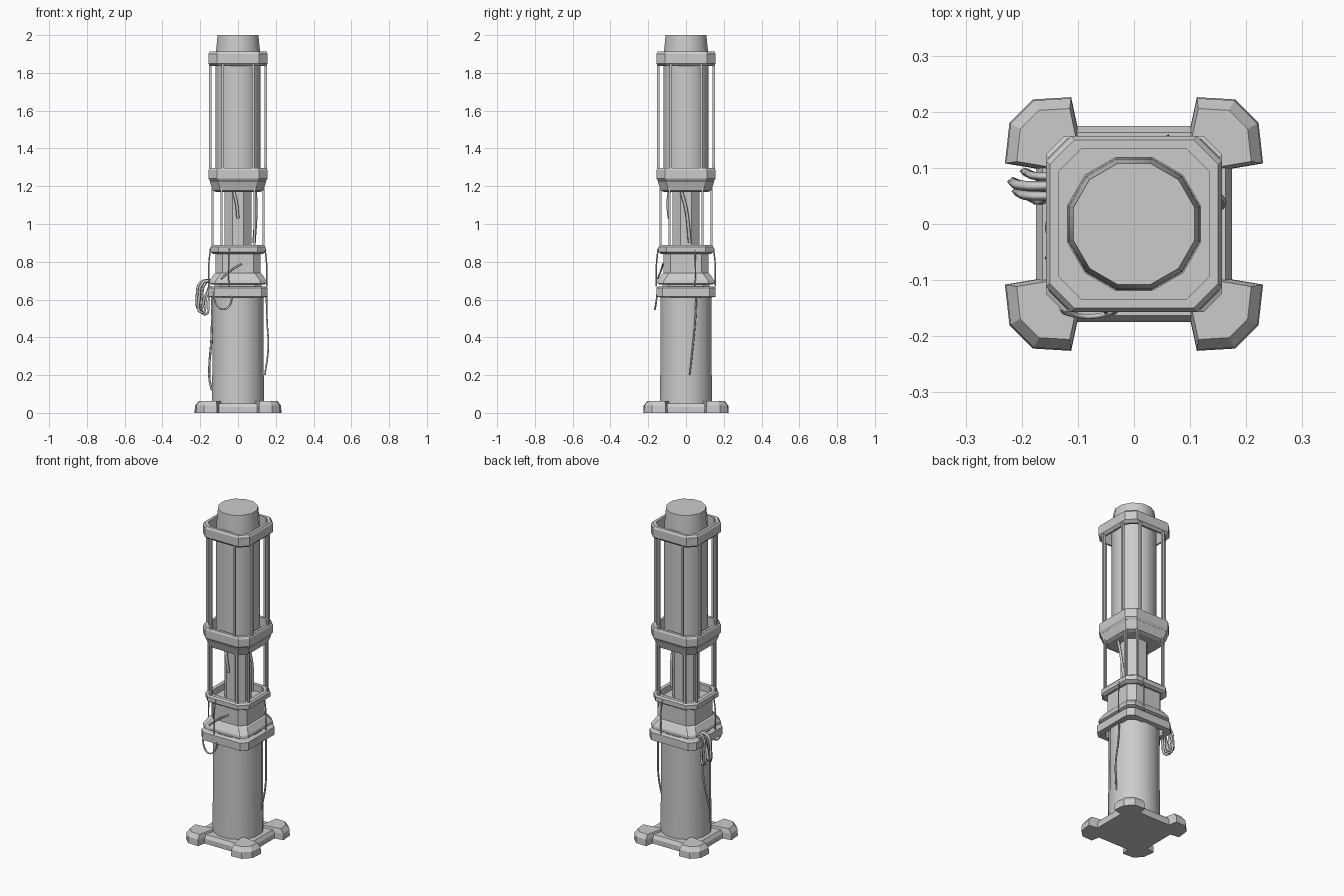
import bpy, bmesh, math

if "Cube" in bpy.data.objects:
    bpy.data.objects.remove(bpy.data.objects["Cube"])

def loft(name, rows, ring=False, smooth=None):
    """Skin a stack of equal-length outlines; ring=True joins last to first."""
    bm = bmesh.new()
    loops = [[bm.verts.new(p) for p in r] for r in rows]
    n = len(loops[0])
    pairs = list(zip(loops, loops[1:])) + ([(loops[-1], loops[0])] if ring else [])
    for a, b in pairs:
        for i in range(n):
            bm.faces.new((a[i], a[(i + 1) % n], b[(i + 1) % n], b[i]))
    if not ring:
        bm.faces.new(loops[0])
        bm.faces.new(loops[-1])
    bmesh.ops.recalc_face_normals(bm, faces=bm.faces)
    me = bpy.data.meshes.new(name)
    bm.to_mesh(me)
    bm.free()
    ob = bpy.data.objects.new(name, me)
    bpy.context.collection.objects.link(ob)
    if smooth:
        bpy.ops.object.select_all(action='DESELECT')
        ob.select_set(True)
        bpy.context.view_layer.objects.active = ob
        bpy.ops.object.shade_smooth_by_angle(angle=math.radians(smooth))
    return ob

def octo(h, c, z):
    """Square outline of half width h with corners cut by c."""
    k = h - c
    return [(h, -k, z), (h, k, z), (k, h, z), (-k, h, z),
            (-h, k, z), (-h, -k, z), (-k, -h, z), (k, -h, z)]

def circ(r, z, n=12):
    return [(r * math.cos(math.tau * (i + .5) / n), r * math.sin(math.tau * (i + .5) / n), z)
            for i in range(n)]

def block(name, prof):
    return loft(name, [octo(*p) for p in prof])

def frame(name, prof):
    return loft(name, [octo(*p) for p in prof], ring=True)

def posts(name, a, b, z0, z1, t):
    """Eight square rods, two beside each corner."""
    for sx in (-1, 1):
        for sy in (-1, 1):
            for x, y in ((a, b), (b, a)):
                x, y = x * sx, y * sy
                loft(name, [[(x + t * u, y + t * v, z) for u, v in
                             ((-1, -1), (1, -1), (1, 1), (-1, 1))] for z in (z0, z1)])

def cable(name, pts, r=0.005):
    cu = bpy.data.curves.new(name, 'CURVE')
    cu.dimensions = '3D'
    cu.bevel_depth = r
    cu.bevel_resolution = 0
    cu.resolution_u = 4
    cu.use_fill_caps = True
    s = cu.splines.new('BEZIER')
    s.bezier_points.add(len(pts) - 1)
    for bp, p in zip(s.bezier_points, pts):
        bp.co = p
        bp.handle_left_type = bp.handle_right_type = 'AUTO'
    bpy.context.collection.objects.link(bpy.data.objects.new(name, cu))

# Base plate and four corner feet
block("base_plate", [(.175, .02, 0), (.175, .02, .03), (.163, .02, .05)])
foot = [(.08, .08), (.10, .17), (.112, .226), (.18, .222), (.222, .18), (.23, .108), (.17, .098)]
for sx in (-1, 1):
    for sy in (-1, 1):
        rows = []
        for z, s in ((0, 1), (.038, .98), (.063, .8)):
            rows.append([(sx * (.125 + (x - .125) * s), sy * (.125 + (y - .125) * s), z)
                         for x, y in foot])
        loft("corner_foot", rows)

# Lower column
loft("lower_column", [circ(.143, .04), circ(.14, .3), circ(.14, .67)], smooth=35)

# Collar and flared shoulder with a gap between
frame("collar_ring", [(.14, .035, .612), (.157, .033, .615), (.157, .033, .662),
                      (.148, .032, .668), (.125, .03, .668), (.125, .03, .612)])
block("collar_gap", [(.125, .035, .66), (.125, .035, .69)])
block("shoulder", [(.14, .033, .68), (.152, .033, .685), (.15, .033, .70),
                   (.127, .035, .735), (.12, .035, .74)])
block("neck", [(.12, .037, .735), (.12, .037, .85)])
frame("lower_cage_ring", [(.132, .042, .842), (.146, .044, .852), (.146, .044, .878),
                          (.138, .042, .888), (.116, .035, .888), (.116, .035, .842)])

# Open middle section
loft("middle_core", [circ(.076, .845, 8), circ(.076, 1.21, 8)])
posts("middle_post", .134, .088, .87, 1.19, .0055)

# Flared seat below the upper cage
block("upper_seat", [(.118, .04, 1.17), (.134, .042, 1.178), (.138, .042, 1.19),
                     (.15, .044, 1.225), (.14, .044, 1.235)])
frame("upper_cage_bottom_ring", [(.145, .044, 1.222), (.156, .045, 1.24), (.156, .045, 1.285),
                                 (.15, .044, 1.297), (.134, .04, 1.297), (.134, .04, 1.222)])

# Upper drum, cage rods, top ring and cap
loft("upper_drum", [circ(.124, 1.22), circ(.124, 1.88)], smooth=35)
posts("upper_rod", .148, .08, 1.28, 1.86, .0065)
frame("upper_cage_top_ring", [(.144, .044, 1.836), (.157, .045, 1.85), (.157, .045, 1.9),
                              (.15, .044, 1.912), (.134, .04, 1.912), (.134, .04, 1.836)])
loft("top_cap", [circ(.122, 1.87), circ(.12, 1.92), circ(.112, 2.0)], smooth=35)

# Cable bundle hanging on the left side
for y, x, low, r in ((.05, -.205, .53, .008), (.068, -.215, .55, .009), (.085, -.19, .52, .007)):
    cable("cable_loop", [(-.145, y, .70), (x + .02, y, .69), (x, y + .005, .62),
                         (x + .015, y, low), (x + .035, y - .01, .60), (-.15, y, .675)], r)

# Loose cables draped over the sides
cable("front_cable", [(-.13, -.15, .64), (-.115, -.16, .575), (-.08, -.165, .548),
                      (-.045, -.16, .57), (-.03, -.152, .64)])
cable("neck_cable", [(-.09, -.15, .71), (-.03, -.13, .76), (.02, -.122, .79)])
cable("right_cable", [(.15, .055, .66), (.153, .05, .5), (.16, .035, .34), (.142, .02, .2)])
cable("left_low_cable", [(-.138, .05, .63), (-.14, .03, .4), (-.152, .0, .24),
                         (-.15, -.02, .17), (-.138, -.03, .12)], .006)
for x, y in ((-.155, -.06), (.152, .05), (-.05, -.157), (.06, .155)):
    cable("side_cable", [(x * .94, y * .94, .87), (x, y, .78), (x, y, .67)], .004)
cable("middle_cable", [(-.03, -.085, 1.19), (-.01, -.095, 1.12), (0, -.09, 1.03)], .009)
cable("middle_side_cable", [(.09, -.03, 1.19), (.095, 0, 1.08), (.085, .02, .9)], .009)
